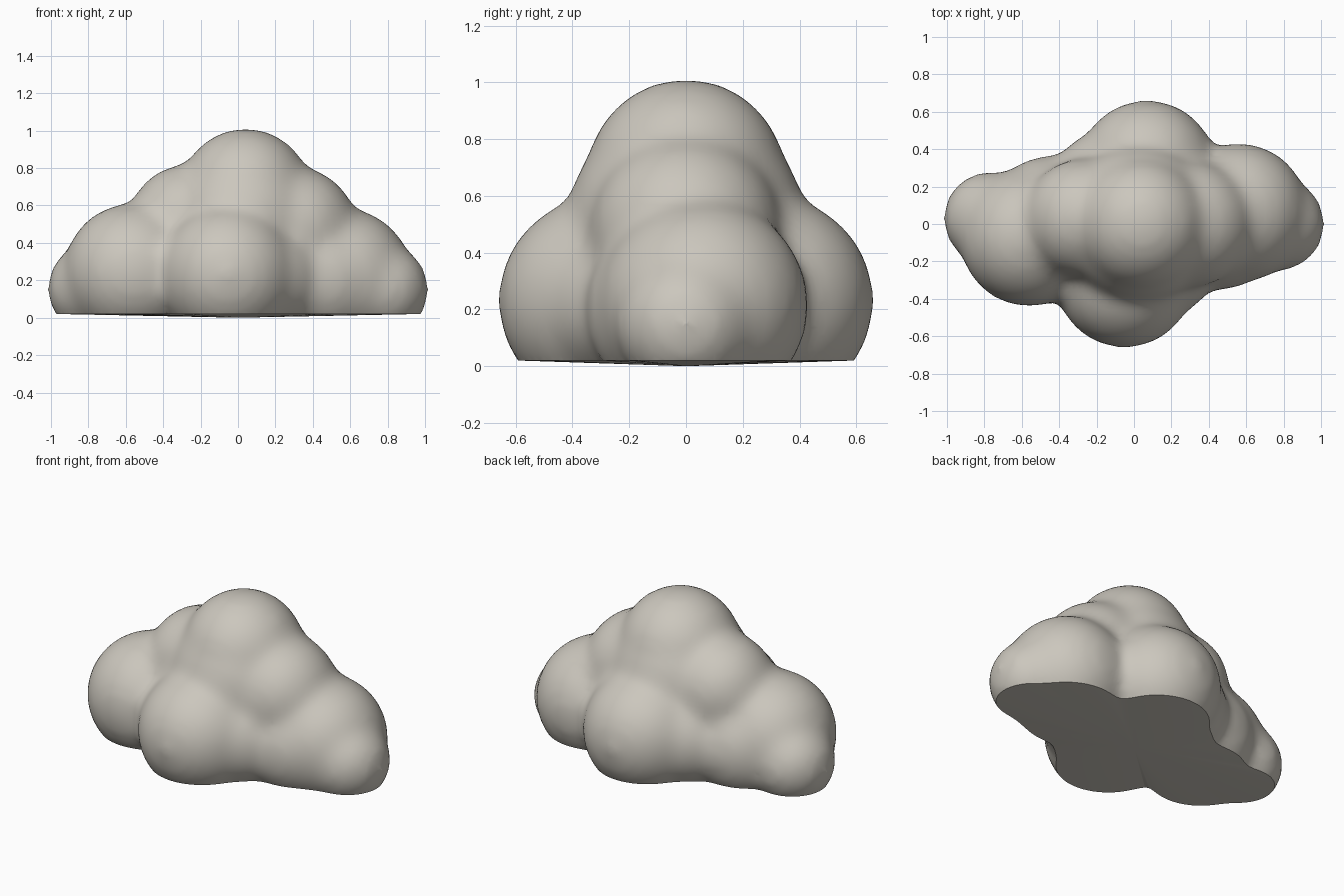
import bpy
import bmesh
from mathutils import Matrix

default = bpy.data.objects.get("Cube")
if default:
    bpy.data.objects.remove(default, do_unlink=True)

# One warm grey material
stone = bpy.data.materials.new("warm grey")
stone.use_nodes = True
colour = (0.60, 0.57, 0.51, 1)
stone.diffuse_color = colour
stone.node_tree.nodes["Principled BSDF"].inputs["Base Color"].default_value = colour

# Puffs: centre and finished radius
puffs = [
    ((0.04, 0, 0.66), 0.34),         # crown
    ((0.03, 0, 0.5), 0.41),          # belly under the crown
    ((-0.27, 0.03, 0.5), 0.305),     # shoulders
    ((0.30, 0.00, 0.47), 0.325),
    ((-0.05, -0.29, 0.23), 0.36),    # front and back lobes
    ((0.07, 0.29, 0.23), 0.36),
    ((-0.56, -0.07, 0.24), 0.36),    # side lobes
    ((0.56, 0.06, 0.215), 0.36),
    ((-0.77, 0.03, 0.155), 0.23),    # end tips
    ((0.77, 0.00, 0.15), 0.23),
    ((-0.45, 0.03, 0.2), 0.32),      # fillers between the lobes
    ((0.45, -0.02, 0.2), 0.32),
    ((-0.15, 0.2, 0.22), 0.28),
    ((0.15, -0.2, 0.22), 0.28),
    ((-0.2, 0, 0.2), 0.33),          # core
    ((0.2, 0, 0.2), 0.33),
]
bm = bmesh.new()
for centre, radius in puffs:
    # Small puffs lose more to softening, so they start proportionally larger
    bmesh.ops.create_icosphere(bm, subdivisions=4, radius=radius + 0.005 / radius,
                               matrix=Matrix.Translation(centre))
mesh = bpy.data.meshes.new("cloud_body")
bm.to_mesh(mesh)
bm.free()
cloud = bpy.data.objects.new("cloud_body", mesh)
bpy.context.collection.objects.link(cloud)

# Fuse the puffs and soften the creases between them
remesh = cloud.modifiers.new("fuse", 'REMESH')
remesh.mode = 'VOXEL'
remesh.voxel_size = 0.03
soften = cloud.modifiers.new("soften", 'SMOOTH')
soften.factor = 0.5
soften.iterations = 24
fused = bpy.data.meshes.new_from_object(
    cloud.evaluated_get(bpy.context.evaluated_depsgraph_get()))
cloud.modifiers.clear()

# Slice off the underside and close it with a very shallow cone
bm = bmesh.new()
bm.from_mesh(fused)
bmesh.ops.bisect_plane(bm, geom=bm.verts[:] + bm.edges[:] + bm.faces[:],
                       plane_co=(0, 0, 0.02), plane_no=(0, 0, 1),
                       clear_inner=True)
rim = [e for e in bm.edges if e.is_boundary]
middle = bm.verts.new((0, 0, 0))
for edge in rim:
    bm.faces.new((*edge.verts, middle))
bmesh.ops.recalc_face_normals(bm, faces=bm.faces[:])
bm.to_mesh(cloud.data)
bm.free()
bpy.data.meshes.remove(fused)
cloud.data.materials.append(stone)

# Smooth skin with a crisp lower rim
bpy.ops.object.select_all(action='DESELECT')
cloud.select_set(True)
bpy.context.view_layer.objects.active = cloud
bpy.ops.object.shade_smooth_by_angle(angle=0.7)
